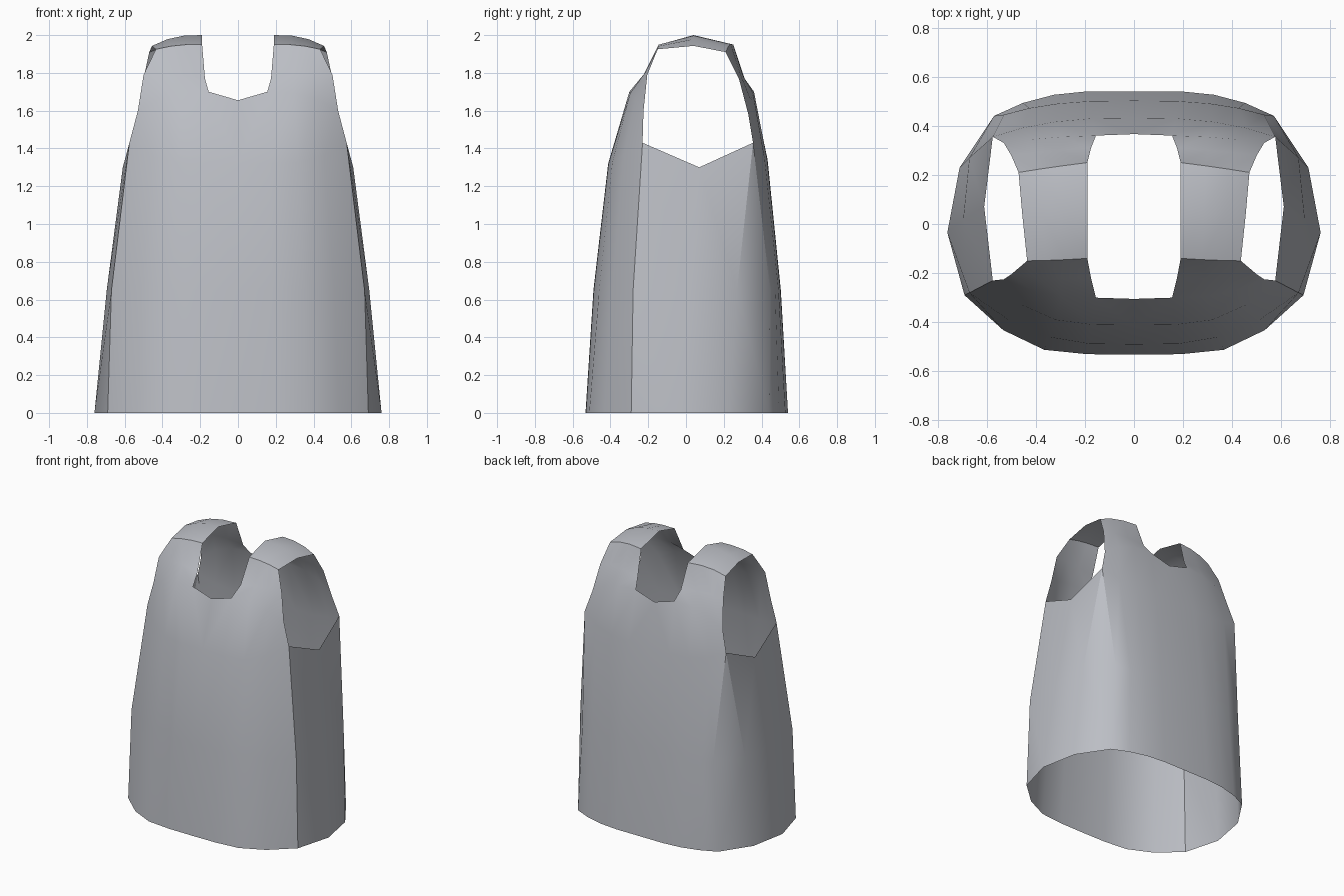
import bpy, bmesh, math
from mathutils import Vector

cube = bpy.data.objects.get("Cube")
if cube:
    bpy.data.objects.remove(cube, do_unlink=True)

# One cloth colour
cloth = bpy.data.materials.new("pale_grey_cloth")
cloth.use_nodes = True
colour = (0.50, 0.515, 0.555, 1)
cloth.diffuse_color = colour
bsdf = cloth.node_tree.nodes["Principled BSDF"]
bsdf.inputs["Base Color"].default_value = colour
bsdf.inputs["Roughness"].default_value = 0.8


def arc(a, m, b, count=4):
    """Points on the quadratic curve through a, m (halfway) and b."""
    a, m, b = Vector(a), Vector(m), Vector(b)
    ctrl = 2 * m - (a + b) / 2
    ts = [i / (count - 1) for i in range(count)]
    return [(1 - t) ** 2 * a + 2 * t * (1 - t) * ctrl + t * t * b for t in ts]


def add_sheet(bm, rows, split=False):
    """Skin neighbouring rows of points; None leaves a hole."""
    grid = [[p and bm.verts.new(p) for p in row] for row in rows]
    for low, high in zip(grid, grid[1:]):
        for c in range(len(low) - 1):
            quad = [low[c], low[c + 1], high[c + 1], high[c]]
            if None in quad:
                continue
            if split:
                bm.faces.new((quad[0], quad[1], quad[3]))
                bm.faces.new((quad[1], quad[2], quad[3]))
            else:
                bm.faces.new(quad)


# Side seams, hem to armhole
front_seam = [(.69, -.29, 0), (.67, -.28, .65), (.575, -.23, 1.43)]
back_seam = [(.57, .44, 0), (.53, .445, .65), (.575, .355, 1.43)]

# Half-width rows: up the front, over the shoulder strap, down the back
front = [
    ((.19, -.53, 0), (.45, -.48, 0), front_seam[0]),
    ((.18, -.488, .65), (.43, -.43, .65), front_seam[1]),
    ((.17, -.41, 1.32), (.39, -.365, 1.34), front_seam[2]),
    ((.155, -.30, 1.70), (.36, -.285, 1.68), (.53, -.225, 1.60)),
    ((.175, -.22, 1.77), (.35, -.22, 1.80), (.50, -.205, 1.79)),
]
strap = [
    ((.19, -.14, 1.95), (.32, -.147, 1.946), (.435, -.15, 1.925)),
    ((.19, .04, 2.0), (.33, .04, 1.99), (.455, .04, 1.943)),
    ((.19, .25, 1.95), (.34, .23, 1.947), (.47, .21, 1.91)),
]
back = [
    ((.175, .31, 1.77), (.36, .295, 1.79), (.50, .28, 1.77)),
    ((.155, .36, 1.70), (.36, .35, 1.68), (.53, .33, 1.58)),
    ((.17, .43, 1.34), (.39, .405, 1.36), back_seam[2]),
    ((.18, .50, .65), (.37, .482, .65), back_seam[1]),
    ((.19, .54, 0), (.39, .512, 0), back_seam[0]),
]

# Centre line points, open at the neck
centre = [(0, -.532, 0), (0, -.49, .65), (0, -.412, 1.32), (0, -.305, 1.655)]
centre += [None] * 5
centre += [(0, .366, 1.655), (0, .432, 1.34), (0, .502, .65), (0, .54, 0)]

bm = bmesh.new()
rows = [[c] + arc(*r) for c, r in zip(centre, front + strap + back)]
add_sheet(bm, rows)

# Side panel under the armhole
side = [
    [front_seam[0], (.76, -.035, 0), (.71, .23, 0), back_seam[0]],
    [front_seam[1], (.695, .02, .65), (.67, .27, .65), back_seam[1]],
]
add_sheet(bm, side, split=True)
upper = [side[1][:3], [front_seam[2], (.61, .07, 1.30), back_seam[2]]]
add_sheet(bm, upper, split=True)
add_sheet(bm, [side[1][2:], [back_seam[2], back_seam[2]]])

bmesh.ops.remove_doubles(bm, verts=bm.verts[:], dist=0.001)

# Mirror to the other half
bmesh.ops.mirror(bm, geom=bm.verts[:] + bm.edges[:] + bm.faces[:],
                 axis='X', merge_dist=0.001)
bmesh.ops.remove_doubles(bm, verts=bm.verts[:], dist=0.001)
bmesh.ops.recalc_face_normals(bm, faces=bm.faces[:])
bm.faces.ensure_lookup_table()
lowest = min(bm.faces, key=lambda f: f.calc_center_median().y)
bm.normal_update()
if lowest.normal.y > 0:
    bmesh.ops.reverse_faces(bm, faces=bm.faces[:])

mesh = bpy.data.meshes.new("sleeveless_top")
bm.to_mesh(mesh)
bm.free()
mesh.materials.append(cloth)
top = bpy.data.objects.new("sleeveless_top", mesh)
bpy.context.scene.collection.objects.link(top)

bpy.ops.object.select_all(action='DESELECT')
top.select_set(True)
bpy.context.view_layer.objects.active = top
bpy.ops.object.shade_smooth_by_angle(angle=math.radians(34))
